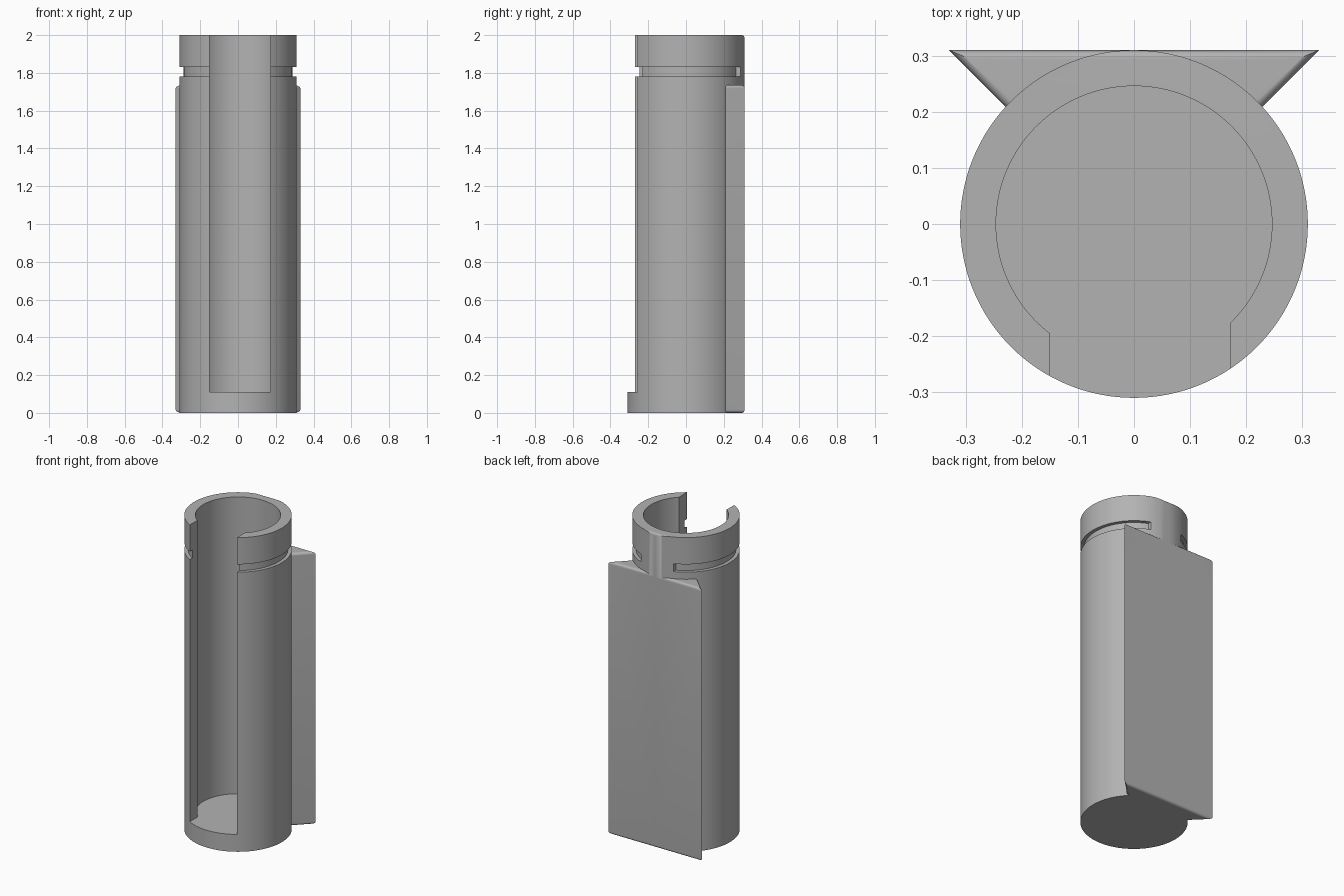
import bpy
import bmesh
import math

RADIUS, BORE, HEIGHT = 0.31, 0.246, 2.0
FLOOR, RAIL_TOP, ROUND = 0.11, 1.735, 0.016
SEGMENTS = 128

default = bpy.data.objects.get("Cube")
if default:
    bpy.data.objects.remove(default, do_unlink=True)

grey = bpy.data.materials.new("plain grey")
grey.use_nodes = True
colour = (0.45, 0.45, 0.45, 1)
grey.diffuse_color = colour
grey.node_tree.nodes["Principled BSDF"].inputs["Base Color"].default_value = colour


def loft(name, loops):
    """Closed solid through equal-length loops of points."""
    bm = bmesh.new()
    rings = [[bm.verts.new(p) for p in loop] for loop in loops]
    for low, high in zip(rings, rings[1:]):
        for i in range(len(low)):
            j = (i + 1) % len(low)
            bm.faces.new((low[i], low[j], high[j], high[i]))
    bm.faces.new(rings[0][::-1])
    bm.faces.new(rings[-1])
    bmesh.ops.recalc_face_normals(bm, faces=bm.faces)
    mesh = bpy.data.meshes.new(name)
    bm.to_mesh(mesh)
    bm.free()
    obj = bpy.data.objects.new(name, mesh)
    bpy.context.collection.objects.link(obj)
    mesh.materials.append(grey)
    return obj


def cylinder(name, radius, bottom, top):
    angles = [math.tau * i / SEGMENTS for i in range(SEGMENTS)]
    return loft(name, [[(radius * math.cos(a), radius * math.sin(a), z)
                        for a in angles] for z in (bottom, top)])


def box(name, x0, x1, y0, y1, z0, z1):
    return loft(name, [[(x0, y0, z), (x1, y0, z), (x1, y1, z), (x0, y1, z)]
                       for z in (z0, z1)])


def rounded_levels(top):
    """Pairs of height and inset that round the bottom and top edges."""
    steps = [math.pi / 2 * i / 8 for i in range(9)]
    low = [(ROUND * (1 - math.sin(a)), ROUND * (1 - math.cos(a)))
           for a in reversed(steps)]
    low = [(z, d) for z, d in low]
    return low + [(top - z, d) for z, d in reversed(low)]


def combine(target, tool, operation):
    mod = target.modifiers.new(operation.lower(), "BOOLEAN")
    mod.operation, mod.solver, mod.object = operation, "EXACT", tool
    bpy.context.view_layer.objects.active = target
    bpy.ops.object.modifier_apply(modifier=mod.name)
    bpy.data.objects.remove(tool, do_unlink=True)


# Cylindrical body, its back rim rounded off at the top and bottom
body = cylinder("slotted_tube", RADIUS, 0, HEIGHT)
envelope = loft("envelope", [
    [(-1, -1, z), (1, -1, z), (1, RADIUS - d, z), (-1, RADIUS - d, z)]
    for z, d in rounded_levels(HEIGHT)])
combine(body, envelope, "INTERSECT")

# Dovetail rail on the back with rounded ends
widen = 1 + math.sqrt(2)
rail = loft("dovetail_rail", [
    [(-0.21 + d * math.sqrt(2), 0.19, z), (0.21 - d * math.sqrt(2), 0.19, z),
     (0.33 - d * widen, RADIUS - d, z), (-0.33 + d * widen, RADIUS - d, z)]
    for z, d in rounded_levels(RAIL_TOP)])
combine(body, rail, "UNION")

# Bore above the floor, and the offset slot through the front wall
combine(body, cylinder("bore", BORE, FLOOR, HEIGHT + 0.1), "DIFFERENCE")
combine(body, box("slot", -0.15, 0.172, -0.5, 0, FLOOR, HEIGHT + 0.1), "DIFFERENCE")

# Clip groove around the neck, interrupted at the back
groove = cylinder("groove", RADIUS + 0.05, 1.78, 1.83)
combine(groove, cylinder("groove_core", 0.288, 1.7, 1.9), "DIFFERENCE")
combine(groove, box("groove_gap", -0.114, 0.114, 0.1, 0.5, 1.7, 1.9), "DIFFERENCE")
combine(body, groove, "DIFFERENCE")

# Smooth walls with sharp rims
bpy.ops.object.select_all(action="DESELECT")
body.select_set(True)
bpy.context.view_layer.objects.active = body
bpy.ops.object.shade_smooth_by_angle(angle=math.radians(30))
